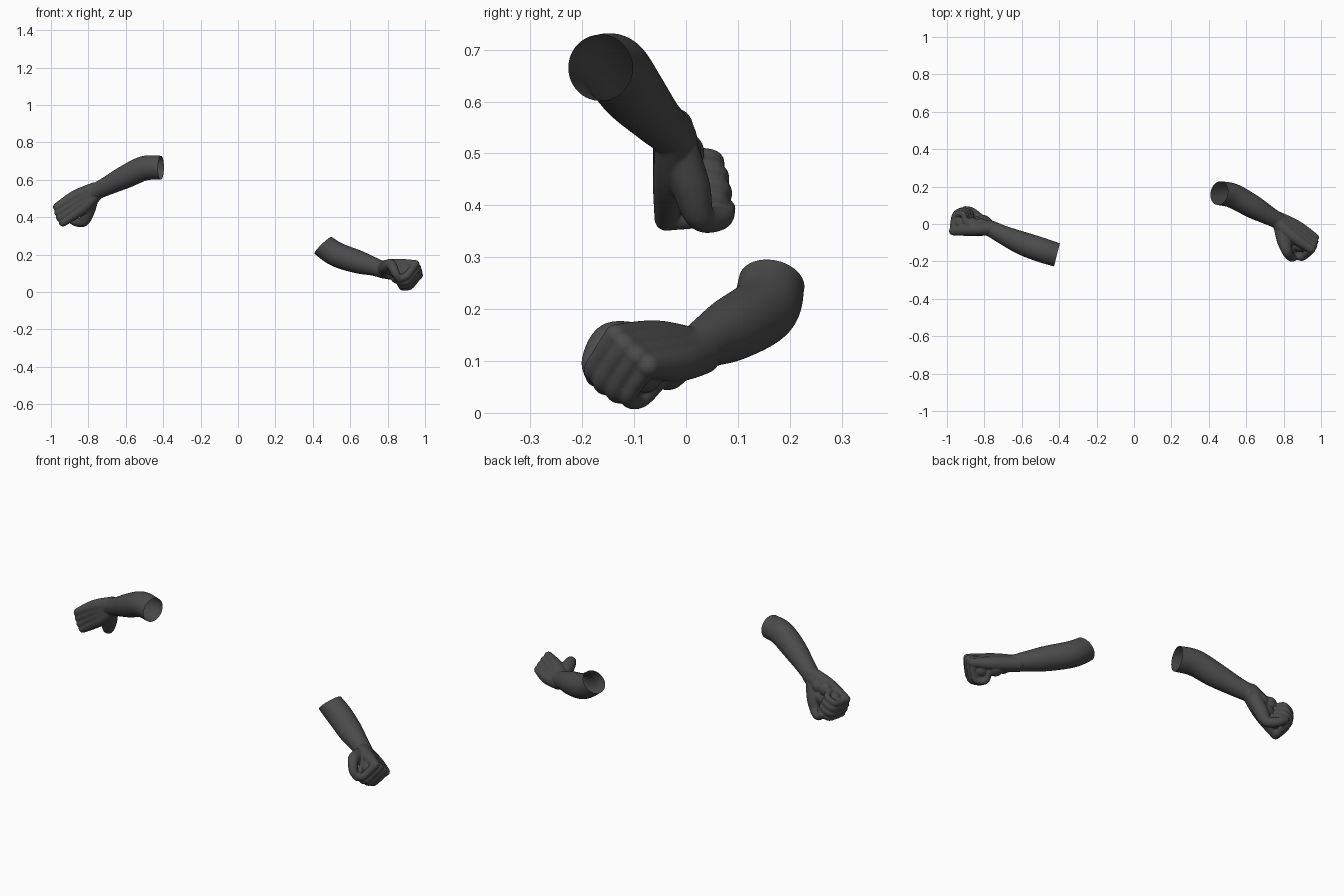
import bpy, bmesh, math
from mathutils import Vector, Matrix

if "Cube" in bpy.data.objects:
    bpy.data.objects.remove(bpy.data.objects["Cube"])

skin = bpy.data.materials.new("dark_grey")
skin.diffuse_color = (0.07, 0.07, 0.07, 1)
skin.use_nodes = True
skin.node_tree.nodes["Principled BSDF"].inputs["Base Color"].default_value = skin.diffuse_color


def catmull(vals, steps):
    """Smooth interpolation of vectors or numbers."""
    out = []
    for i in range(len(vals) - 1):
        a, b, c = vals[max(i - 1, 0)], vals[i], vals[i + 1]
        d = vals[min(i + 2, len(vals) - 1)]
        for s in range(steps):
            t = s / steps
            out.append(0.5 * (2 * b + (c - a) * t + (2 * a - 5 * b + 4 * c - d) * t * t
                              + (3 * b - a - 3 * c + d) * t ** 3))
    return out + [vals[-1]]


def ball(bm, centre, r):
    bmesh.ops.create_icosphere(bm, subdivisions=3, radius=r,
                               matrix=Matrix.Translation(centre))


def sweep(bm, pts, radii, ref, steps=6, n=28):
    """Round limb of varying radius with ball ends."""
    pts, radii = catmull(pts, steps), catmull(radii, steps)
    rings = []
    for i, (c, r) in enumerate(zip(pts, radii)):
        tan = (pts[min(i + 1, len(pts) - 1)] - pts[max(i - 1, 0)]).normalized()
        side = (ref - tan * ref.dot(tan)).normalized()
        up = tan.cross(side)
        rings.append([bm.verts.new(c + r * (math.cos(2 * math.pi * k / n) * side
                                            + math.sin(2 * math.pi * k / n) * up))
                      for k in range(n)])
    for a, b in zip(rings, rings[1:]):
        for k in range(n):
            bm.faces.new((a[k], a[(k + 1) % n], b[(k + 1) % n], b[k]))
    bm.faces.new(rings[0][::-1])
    bm.faces.new(rings[-1])
    ball(bm, pts[0], radii[0])
    ball(bm, pts[-1], radii[-1])


def make_arm(name, path, cut_normal, f, t, side):
    bm = bmesh.new()
    path = [Vector(p) for p in path]
    f = Vector(f).normalized()
    t = Vector(t)
    t = (t - f * t.dot(f)).normalized()
    p = f.cross(t) * side
    cut_normal = Vector(cut_normal).normalized()
    wrist = path[-1]

    # hand coordinates: along the hand, towards the palm, towards the thumb
    def H(u, v, w):
        return wrist + f * u + p * v + t * w

    # forearm, running past the elbow cut and into the hand
    sweep(bm, [path[0] + cut_normal * 0.06] + path + [H(0.06, 0, 0)],
          [0.064, 0.064, 0.066, 0.062, 0.050, 0.043, 0.040], t, 8, 40)

    # fingers and back of the hand: knuckle u, row position w, radius, curl depth
    for u, w, r, v in ((0.226, 0.043, 0.0205, 0.080), (0.224, 0.014, 0.0210, 0.082),
                       (0.217, -0.015, 0.0200, 0.078), (0.207, -0.042, 0.0180, 0.071)):
        sweep(bm, [H(-0.02, 0, w * 0.3), H(0.09, -0.008, w * 0.85), H(u - 0.006, -0.016, w)],
              [0.036, 0.034, 0.023], t)
        sweep(bm, [H(u - 0.006, -0.014, w), H(u - 0.008, 0.035, w), H(u - 0.022, v, w),
                   H(u - 0.068, v + 0.005, w), H(u - 0.085, v - 0.04, w)],
              [r + 0.002, r - 0.001, r, r - 0.001, r - 0.003], t)

    # palm pads
    for u, v, w, r in ((0.09, 0.018, -0.025, 0.040), (0.10, 0.022, 0.030, 0.040),
                       (0.16, 0.025, 0.0, 0.038), (0.16, 0.025, -0.028, 0.034),
                       (0.165, 0.025, 0.030, 0.034), (0.05, 0.012, 0.0, 0.040)):
        ball(bm, H(u, v, w), r)

    # thumb
    sweep(bm, [H(0.02, 0.012, 0.02), H(0.075, 0.032, 0.065), H(0.125, 0.050, 0.100),
               H(0.163, 0.088, 0.078), H(0.180, 0.100, 0.045)],
          [0.036, 0.037, 0.028, 0.023, 0.018], p)

    bmesh.ops.recalc_face_normals(bm, faces=bm.faces)
    mesh = bpy.data.meshes.new(name)
    bm.to_mesh(mesh)
    bm.free()
    ob = bpy.data.objects.new(name, mesh)
    bpy.context.collection.objects.link(ob)

    # fuse everything into one smooth skin
    rm = ob.modifiers.new("fuse", 'REMESH')
    rm.mode = 'VOXEL'
    rm.voxel_size = 0.004
    sm = ob.modifiers.new("soften", 'SMOOTH')
    sm.factor = 0.5
    sm.iterations = 5
    bpy.context.view_layer.update()
    dg = bpy.context.evaluated_depsgraph_get()
    fused = bpy.data.meshes.new_from_object(ob.evaluated_get(dg))
    ob.modifiers.clear()
    ob.data = fused

    # open cut at the elbow
    bm = bmesh.new()
    bm.from_mesh(fused)
    bmesh.ops.bisect_plane(bm, geom=bm.verts[:] + bm.edges[:] + bm.faces[:],
                           plane_co=path[0], plane_no=cut_normal, clear_outer=True)
    for face in bm.faces:
        face.smooth = True
        face.material_index = 0
    bm.to_mesh(fused)
    bm.free()
    fused.materials.clear()
    fused.materials.append(skin)


# raised arm on the -x side
make_arm("right_forearm_and_fist",
         [(-0.412, -0.165, 0.665), (-0.50, -0.137, 0.662), (-0.60, -0.102, 0.617),
          (-0.70, -0.058, 0.567), (-0.775, -0.022, 0.530)],
         (0.97, -0.25, 0.0), (-0.84, 0.0, -0.55), (0.55, 0.0, -0.84), -1)

# lowered arm on the +x side
make_arm("left_forearm_and_fist",
         [(0.455, 0.165, 0.250), (0.53, 0.150, 0.200), (0.64, 0.090, 0.162),
          (0.72, 0.045, 0.138), (0.78, 0.012, 0.118)],
         (-0.68, 0.15, 0.70), (0.81, -0.59, -0.05), (-0.39, -0.60, 0.69), 1)
